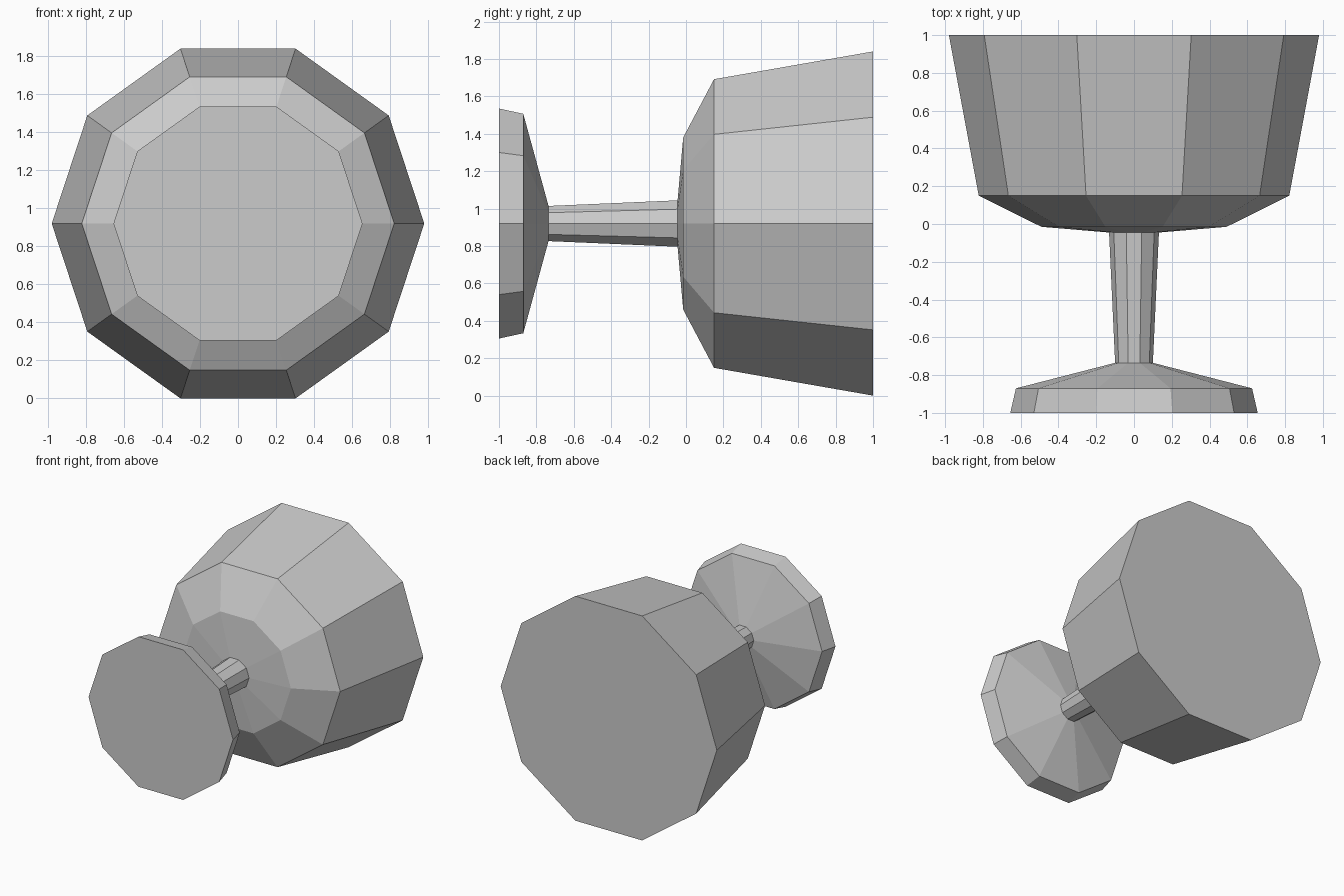
import bpy, bmesh, math

if "Cube" in bpy.data.objects:
    bpy.data.objects.remove(bpy.data.objects["Cube"])

SIDES = 10
AXIS_Z = 0.92
Z_SCALE = 0.987   # slight flattening of the decagon


def turned_part(name, profile, cap_start=False, cap_end=False):
    """Revolve (y, radius) points around the horizontal y axis."""
    bm = bmesh.new()
    rings = []
    for y, r in profile:
        rings.append([bm.verts.new((r * math.cos(math.tau * i / SIDES), y,
                                    AXIS_Z + Z_SCALE * r * math.sin(math.tau * i / SIDES)))
                      for i in range(SIDES)])
    for a, b in zip(rings, rings[1:]):
        for i in range(SIDES):
            j = (i + 1) % SIDES
            bm.faces.new((a[i], b[i], b[j], a[j]))
    if cap_start:
        bm.faces.new(rings[0])
    if cap_end:
        bm.faces.new(rings[-1][::-1])
    bmesh.ops.recalc_face_normals(bm, faces=bm.faces)
    # open parts: make sure the faces look away from the axis
    bm.faces.ensure_lookup_table()
    f = bm.faces[0]
    c = f.calc_center_median()
    if f.normal.x * c.x + f.normal.z * (c.z - AXIS_Z) < 0:
        bmesh.ops.reverse_faces(bm, faces=bm.faces)
    mesh = bpy.data.meshes.new(name)
    bm.to_mesh(mesh)
    bm.free()
    obj = bpy.data.objects.new(name, mesh)
    bpy.context.collection.objects.link(obj)
    return obj


# Foot: flat disc with a bevelled rim sloping to the stem
turned_part("foot", [(-1.0, 0.655), (-0.87, 0.625), (-0.735, 0.10)], cap_start=True)
# Stem: thin, widening slightly toward the bowl
turned_part("stem", [(-0.735, 0.10), (-0.045, 0.132)])
# Bowl: shallow base, shoulder, flared wall and flat closed end
turned_part("bowl", [(-0.045, 0.132), (-0.015, 0.49), (0.15, 0.822), (1.0, 0.98)], cap_end=True)
